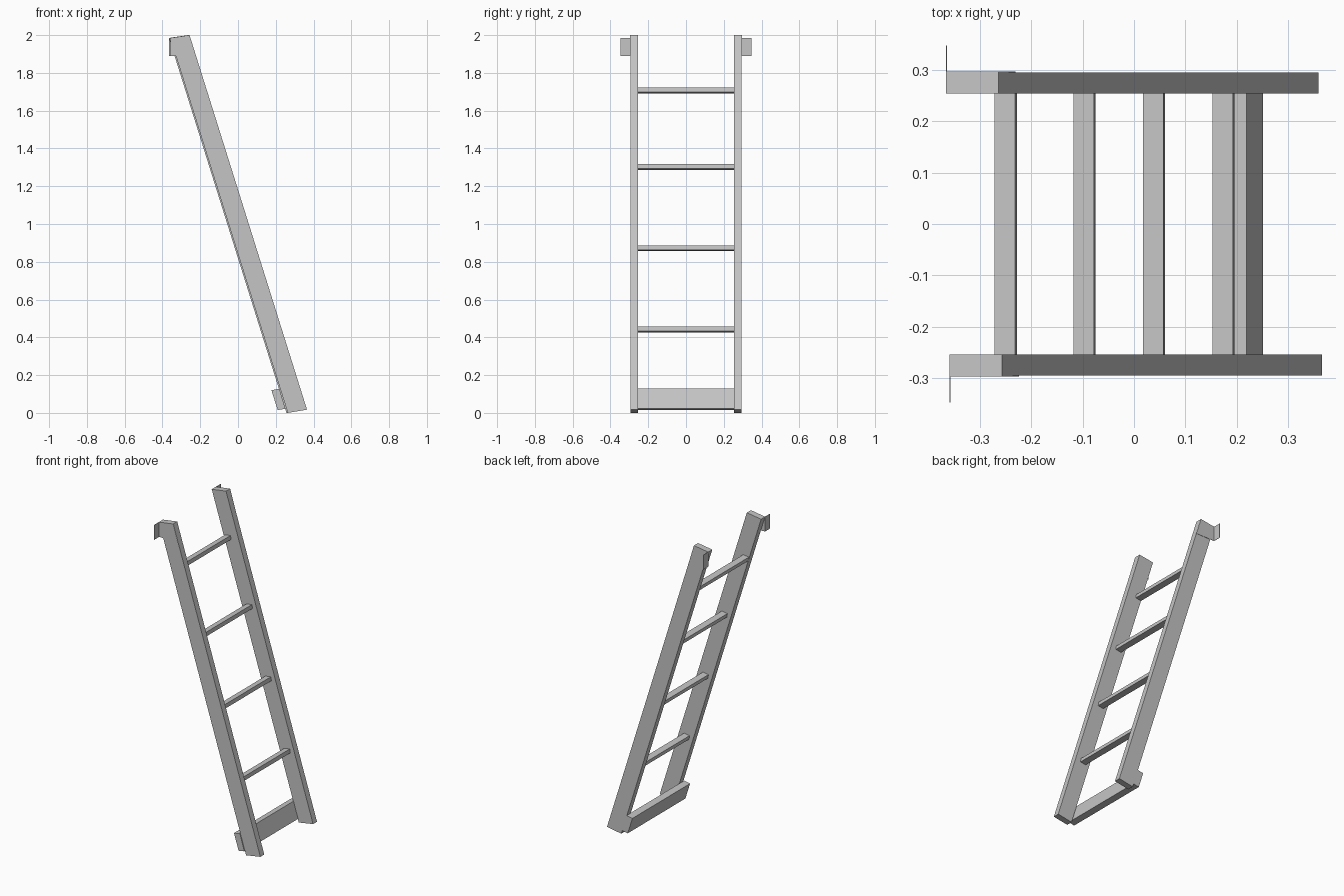
import bpy
import bmesh
from math import sin, cos, radians

cube = bpy.data.objects.get("Cube")
if cube:
    bpy.data.objects.remove(cube, do_unlink=True)

grey = bpy.data.materials.new("plain grey")
grey.use_nodes = True
colour = (0.56, 0.56, 0.56, 1)
grey.diffuse_color = colour
grey.node_tree.nodes["Principled BSDF"].inputs["Base Color"].default_value = colour


def extrude(name, outline, y0, y1, dx=0.0):
    """Extrude an (x, z) outline from y0 to y1."""
    bm = bmesh.new()
    face = bm.faces.new([bm.verts.new((x + dx, y0, z)) for x, z in outline])
    side = bmesh.ops.extrude_face_region(bm, geom=[face])["geom"]
    verts = [g for g in side if isinstance(g, bmesh.types.BMVert)]
    bmesh.ops.translate(bm, verts=verts, vec=(0, y1 - y0, 0))
    bmesh.ops.recalc_face_normals(bm, faces=bm.faces)
    mesh = bpy.data.meshes.new(name)
    bm.to_mesh(mesh)
    bm.free()
    mesh.materials.append(grey)
    obj = bpy.data.objects.new(name, mesh)
    bpy.context.collection.objects.link(obj)
    return obj


INNER, OUTER, FLANGE = 0.254, 0.294, 0.347
rail = [(0.26, 0), (0.362, 0.017), (-0.26, 2), (-0.362, 1.985)]
plate = [(-0.362, 1.89), (-0.227, 1.89), (-0.26, 2), (-0.362, 1.985)]
flange = [(-0.362, 1.89), (-0.36, 1.89), (-0.36, 1.985), (-0.362, 1.985)]

# Leaning rails, each with a bent bracket at the top
for side, s in (("left", 1), ("right", -1)):
    dx = -0.0035
    if s < 0:
        dx = 0.0035
    extrude(side + "_rail", rail, s * INNER, s * OUTER, dx)
    extrude(side + "_bracket_plate", plate, s * OUTER, s * (OUTER + 0.002), dx)
    extrude(side + "_bracket_flange", flange, s * OUTER, s * FLANGE, dx)

# Slightly tilted rungs
tilt, w, h = radians(8.5), 0.02, 0.0125
section = [(a * cos(tilt) - b * sin(tilt), a * sin(tilt) + b * cos(tilt))
           for a, b in ((-w, -h), (w, -h), (w, h), (-w, h))]
centres = [(0.174, 0.442), (0.039, 0.872), (-0.096, 1.302), (-0.249, 1.707)]
for i, (cx, cz) in enumerate(centres):
    extrude(f"rung_{i + 1}", [(cx + x, cz + z) for x, z in section], -INNER, INNER)

# Foot board across the back edges of the rails
board = [(0.21, 0.015), (0.251, 0.022), (0.219, 0.128), (0.177, 0.12)]
extrude("foot_board", board, -OUTER, OUTER)
